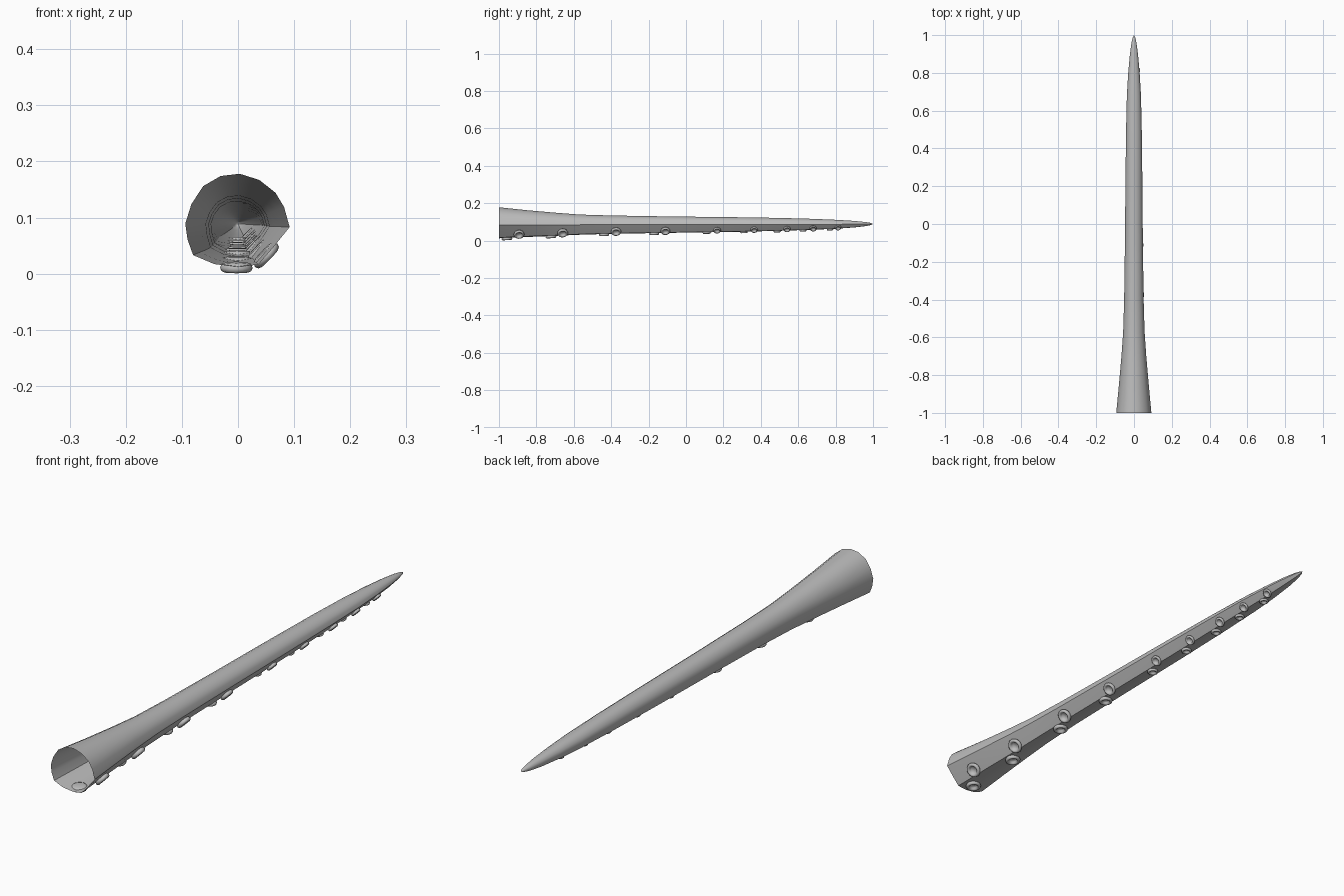
import bpy, bmesh, math
from mathutils import Vector, Matrix

if "Cube" in bpy.data.objects:
    bpy.data.objects.remove(bpy.data.objects["Cube"])

grey = bpy.data.materials.new("flesh_grey")
grey.diffuse_color = (0.5, 0.5, 0.5, 1)
grey.use_nodes = True
grey.node_tree.nodes["Principled BSDF"].inputs["Base Color"].default_value = grey.diffuse_color

# Root cross-section (x, z) about the axis, flattened underneath and at lower right
SECTION = [(.092, -.006), (.082, .03), (.067, .055), (.038, .078), (.003, .089), (-.031, .085),
           (-.062, .067), (-.083, .035), (-.094, 0), (-.09, -.028), (-.08, -.056),
           (-.042, -.072), (0, -.077), (.036, -.073), (.063, -.042)]
AXIS_Z = .089
# y, half width, height above axis, depth below axis
PROFILE = [(-1, .092, .089, .077), (-.85, .078, .073, .070), (-.7, .065, .060, .064),
           (-.57, .056, .050, .058), (-.4, .051, .045, .053), (-.1, .047, .040, .048),
           (.25, .044, .036, .043), (.5, .041, .032, .037), (.68, .037, .027, .031),
           (.8, .030, .022, .026), (.9, .021, .016, .019), (.96, .013, .010, .012),
           (.99, .006, .005, .006)]


def scales(y):
    """Interpolated x / up / down scale of the section at y."""
    for a, b in zip(PROFILE, PROFILE[1:]):
        if y <= b[0]:
            t = (y - a[0]) / (b[0] - a[0])
            w, u, d = (a[i] + (b[i] - a[i]) * t for i in (1, 2, 3))
            break
    else:
        _, w, u, d = PROFILE[-1]
    return w / .092, u / .089, d / .077


def place(x, z, y):
    sx, su, sd = scales(y)
    return Vector((x * sx, y, AXIS_Z + z * (su if z > 0 else sd)))


def finish(bm, name, angle):
    me = bpy.data.meshes.new(name)
    bm.to_mesh(me)
    bm.free()
    ob = bpy.data.objects.new(name, me)
    bpy.context.collection.objects.link(ob)
    me.materials.append(grey)
    bpy.ops.object.select_all(action='DESELECT')
    ob.select_set(True)
    bpy.context.view_layer.objects.active = ob
    bpy.ops.object.shade_smooth_by_angle(angle=math.radians(angle))
    return ob


# Tentacle: tapering tube, open at the root, closed at the tip
bm = bmesh.new()
rings = [[bm.verts.new(place(x, z, p[0])) for x, z in SECTION] for p in PROFILE]
n = len(SECTION)
for a, b in zip(rings, rings[1:]):
    for i in range(n):
        j = (i + 1) % n
        bm.faces.new((a[i], b[i], b[j], a[j]))
tip = bm.verts.new((0, 1, AXIS_Z))
for i in range(n):
    bm.faces.new((rings[-1][i], tip, rings[-1][(i + 1) % n]))
bmesh.ops.recalc_face_normals(bm, faces=bm.faces)
finish(bm, "tentacle", 40)

# Sucker profile (radius, height): rounded rim around a shallow dish
CUP = [(.66, -.32), (.9, -.24), (1, 0), (.92, .2), (.76, .28), (.6, .2), (.5, 0), (.42, -.12)]


def sucker(name, pos, normal, r, sides=16):
    bm = bmesh.new()
    m = Matrix.Translation(pos) @ normal.to_track_quat('Z', 'Y').to_matrix().to_4x4()
    loops = [[bm.verts.new(m @ Vector((r * q * math.cos(k * math.tau / sides),
                                       r * q * math.sin(k * math.tau / sides), r * h)))
              for k in range(sides)] for q, h in CUP]
    for a, b in zip(loops, loops[1:]):
        for k in range(sides):
            j = (k + 1) % sides
            bm.faces.new((a[k], a[j], b[j], b[k]))
    bm.faces.new(loops[-1])
    bm.faces.new(loops[0][::-1])
    bmesh.ops.recalc_face_normals(bm, faces=bm.faces)
    finish(bm, name, 60)


# Two rows of nine suckers, shrinking to the tip
SIDE_Y = [-.893, -.66, -.374, -.11, .166, .364, .54, .68, .813]
BASE_Y = [-.957, -.722, -.438, -.17, .11, .31, .487, .626, .77]
RADII = [.029, .029, .028, .026, .021, .020, .020, .019, .018]
for i, (ys, yb, r) in enumerate(zip(SIDE_Y, BASE_Y, RADII)):
    tilt = .03 if yb > -.5 else .08
    p = place(-.003, -.077, yb) + Vector((0, 0, -.12 * r))
    p.z = max(p.z, .0085)
    sucker(f"bottom_sucker_{i}", p, Vector((0, tilt, -1)).normalized(), r)
    d = Vector((.72, tilt, -.69)).normalized()
    sucker(f"side_sucker_{i}", place(.053, -.057, ys) + d * .15 * r, d, r)
